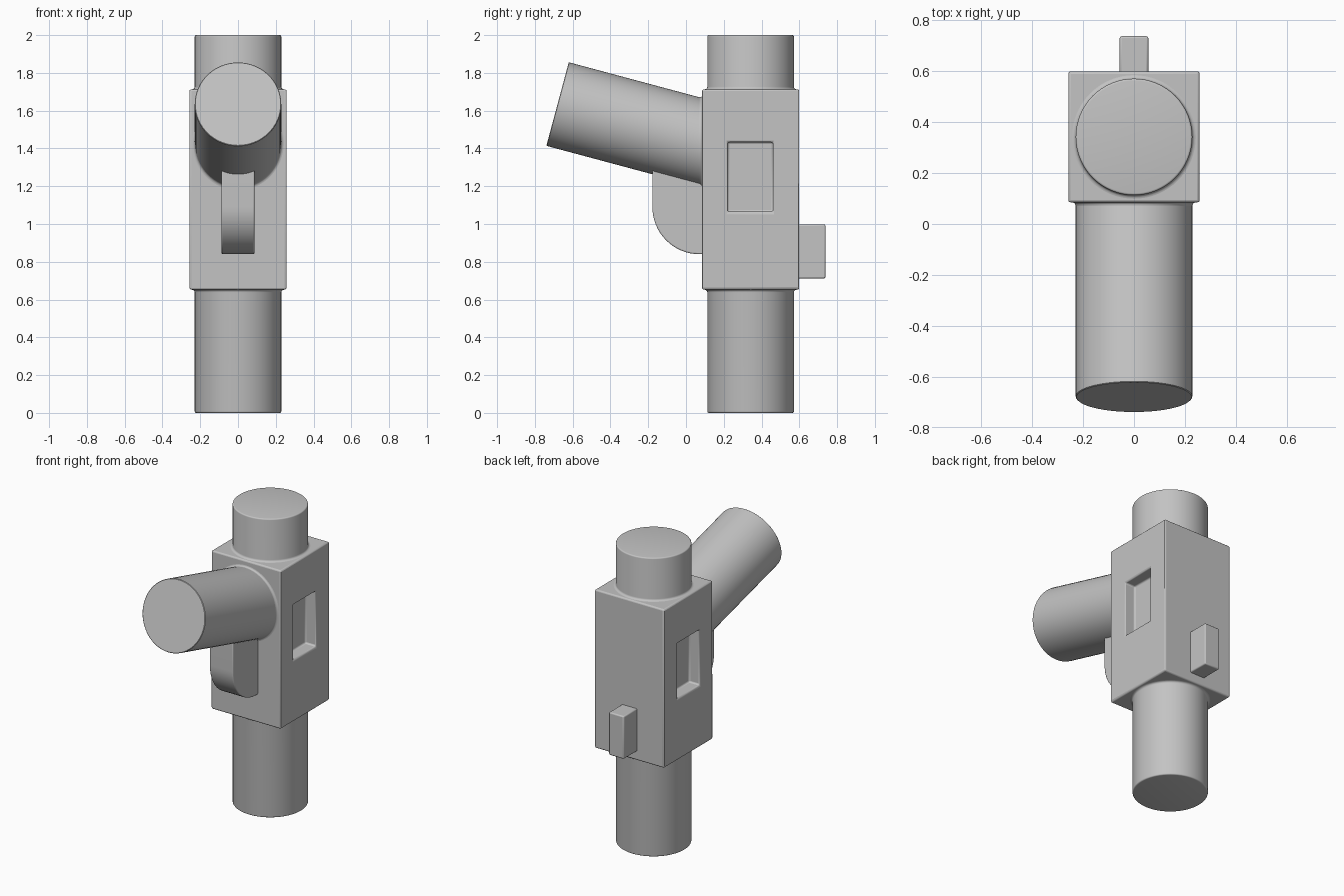
import bpy, bmesh
from math import sin, cos, pi, radians
from mathutils import Matrix, Vector

if "Cube" in bpy.data.objects:
    bpy.data.objects.remove(bpy.data.objects["Cube"])

grey = bpy.data.materials.new("plain grey")
grey.use_nodes = True
COLOUR = (0.55, 0.55, 0.55, 1)
grey.diffuse_color = COLOUR
grey.node_tree.nodes["Principled BSDF"].inputs["Base Color"].default_value = COLOUR

CY = 0.342       # depth of the upright axis
R = 0.229        # tube radius
HALF = 0.257     # half width of the housing
FRONT = CY - HALF
F = 0.014        # fillet size
SIDES = 64
TILT = radians(15)


def finish(name, bm, bevel=0.0):
    bmesh.ops.recalc_face_normals(bm, faces=bm.faces)
    me = bpy.data.meshes.new(name)
    bm.to_mesh(me)
    bm.free()
    ob = bpy.data.objects.new(name, me)
    bpy.context.collection.objects.link(ob)
    me.materials.append(grey)
    if bevel:
        mod = ob.modifiers.new("Rounded edges", 'BEVEL')
        mod.width, mod.segments = bevel, 3
        mod.limit_method, mod.angle_limit = 'ANGLE', radians(40)
    bpy.ops.object.select_all(action='DESELECT')
    ob.select_set(True)
    bpy.context.view_layer.objects.active = ob
    bpy.ops.object.shade_smooth_by_angle(angle=radians(35))
    return ob


def box(bm, lo, hi):
    lo, hi = Vector(lo), Vector(hi)
    bmesh.ops.create_cube(bm, size=1, matrix=Matrix.Translation((lo + hi) / 2)
                          @ Matrix.Diagonal((*(hi - lo), 1)))


def loft(bm, rings, caps=True):
    """Skin a list of closed rings of points."""
    loops = [[bm.verts.new(p) for p in ring] for ring in rings]
    for a, b in zip(loops, loops[1:]):
        for i in range(len(a)):
            j = (i + 1) % len(a)
            bm.faces.new((a[i], a[j], b[j], b[i]))
    if caps:
        bm.faces.new(loops[0])
        bm.faces.new(loops[-1])


def tube(name, profile, matrix):
    """Turn a (radius, height) profile about the local z axis."""
    bm = bmesh.new()
    turns = [2 * pi * i / SIDES for i in range(SIDES)]
    loft(bm, [[matrix @ Vector((r * cos(t), r * sin(t), h)) for t in turns]
              for r, h in profile])
    return finish(name, bm)


# Quarter-round steps, as (outward, along) from the tube wall to the housing
fillet = [(F * (1 - cos(a)), F * sin(a)) for a in (i * pi / 8 for i in range(5))]


def upright(name, end, joint):
    s = 1 if joint > end else -1
    rim = [(R - F * 0.6 * (1 - sin(a)), end + s * F * 0.6 * (1 - cos(a)))
           for a in (i * pi / 8 for i in range(5))]
    flare = [(R + o, joint + s * (d - F)) for o, d in fillet]
    tube(name, rim + flare + [(R + F, joint + s * 0.005)],
         Matrix.Translation((0, CY, 0)))


upright("lower_tube", 0, 0.652)
upright("upper_tube", 2, 1.713)

# Housing with a shallow window recess in each side
bm = bmesh.new()
box(bm, (-HALF, FRONT, 0.652), (HALF, CY + HALF, 1.713))
sides = [f for f in bm.faces if abs(f.normal.x) > 0.9]
bmesh.ops.inset_individual(bm, faces=sides, thickness=0.1)
for f in sides:
    mid = f.calc_center_median()
    for v in f.verts:
        v.co.y = 0.46 if v.co.y > mid.y else 0.22
        v.co.z = 1.433 if v.co.z > mid.z else 1.065
for f in bmesh.ops.extrude_discrete_faces(bm, faces=sides)["faces"]:
    for v in f.verts:
        v.co.x *= (HALF - 0.08) / HALF
finish("housing", bm, 0.01)

# Slanted arm at the front
tip = Vector((0, -0.68, 1.635))
aim = Matrix.Translation(tip) @ Matrix.Rotation(-(pi / 2 + TILT), 4, 'X')
tube("slanted_arm", [(R - 0.003, 0), (R, 0.003), (R, 0.87)], aim)

# Fillet collar where the arm meets the housing
bm = bmesh.new()
rings = []
for out, along in fillet:
    y = FRONT + along - F
    z = tip.z - (y - tip.y) * sin(TILT) / cos(TILT)
    rings.append([((R + out) * cos(t), y, z + (R / cos(TILT) + out) * sin(t))
                  for t in (2 * pi * i / SIDES for i in range(SIDES))])
loft(bm, rings, caps=False)
finish("arm_collar", bm)

# Rounded fin below the arm
outline = [(FRONT + 0.01, 1.23), (-0.178, 1.3)]
outline += [(0.072 - 0.25 * cos(a), 1.09 - 0.25 * sin(a))
            for a in (i * pi / 32 for i in range(17))]
outline.append((FRONT + 0.01, 0.84))
bm = bmesh.new()
loft(bm, [[(x, y, z) for y, z in outline] for x in (-0.087, 0.087)])
finish("front_fin", bm, 0.007)

# Small block on the back
bm = bmesh.new()
box(bm, (-0.056, CY + HALF - 0.01, 0.712), (0.056, 0.738, 0.998))
finish("back_block", bm, 0.008)
